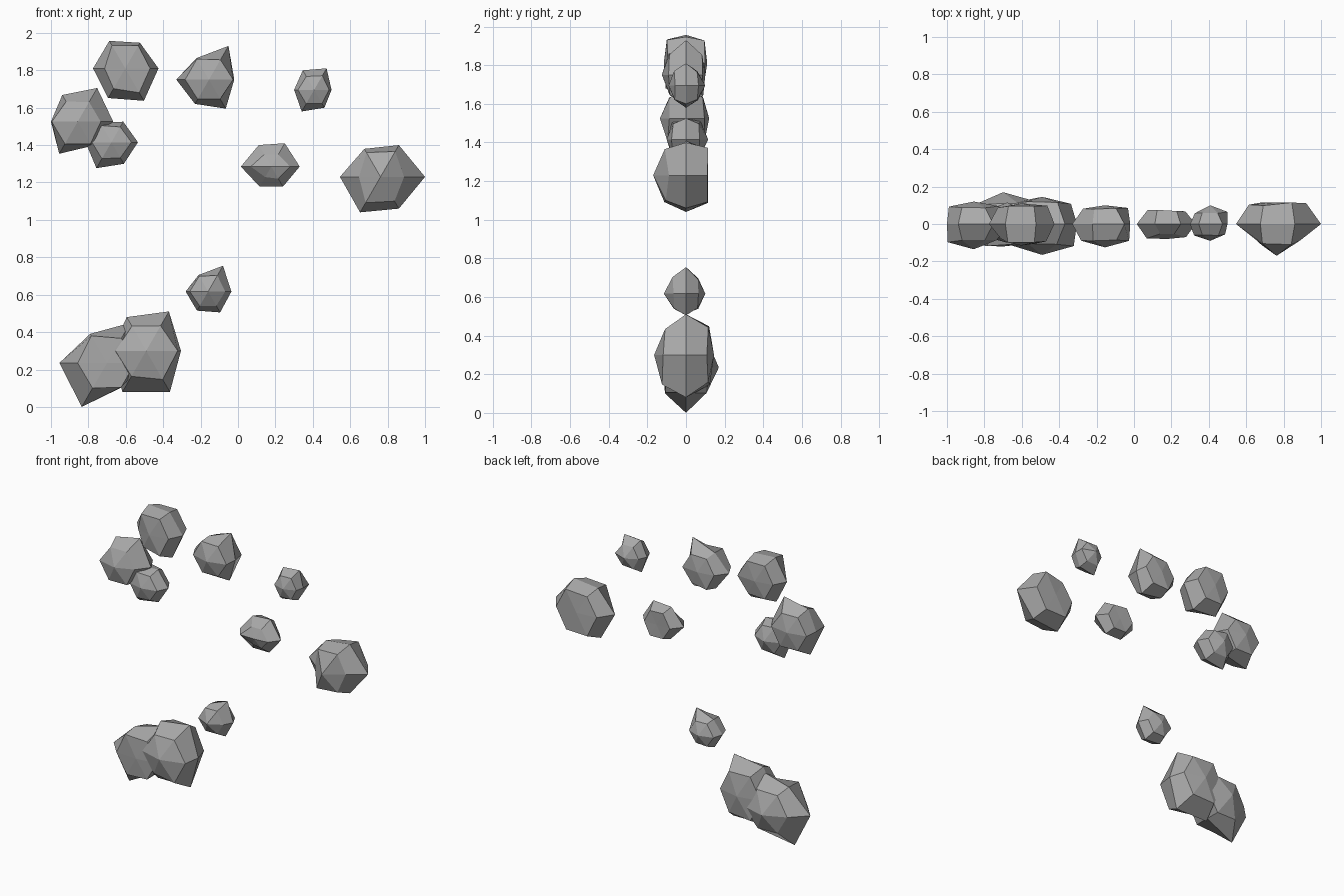
import bpy, bmesh, math, random

if "Cube" in bpy.data.objects:
    bpy.data.objects.remove(bpy.data.objects["Cube"])

random.seed(4)
grey = bpy.data.materials.new("stone grey")
grey.diffuse_color = (0.40, 0.40, 0.40, 1)
grey.use_nodes = True
grey.node_tree.nodes["Principled BSDF"].inputs["Base Color"].default_value = grey.diffuse_color

SQUASH = 0.70   # rocks are flattened front to back

# name: centre x, centre z, six rim radii (every 60 degrees), front and back depth
ROCKS = {
    "rock_upper_left":     (-.603, 1.81, (.178, .158, .17, .172, .183, .20), .115, .11),
    "rock_far_left":       (-.857, 1.525, (.19, .208, .165, .143, .198, .15), .135, .12),
    "rock_left_small":     (-.677, 1.415, (.142, .127, .12, .138, .16, .133), .10, .115),
    "rock_upper_middle":   (-.155, 1.75, (.135, .208, .133, .175, .15, .179), .125, .10),
    "rock_upper_right":    (.407, 1.695, (.093, .133, .121, .107, .133, .11), .09, .10),
    "rock_middle":         (.178, 1.285, (.152, .144, .133, .163, .124, .124), .08, .07),
    "rock_right_large":    (.762, 1.23, (.238, .196, .173, .217, .219, .196), .17, .115),
    "rock_lower_small":    (-.16, .617, (.125, .159, .102, .12, .118, .129), .115, .10),
    "rock_bottom_left":    (-.70, .235, (.20, .247, .18, .255, .271, .15), .12, .17),
    "rock_bottom_right":   (-.491, .30, (.186, .243, .208, .185, .254, .254), .165, .145),
}
# front facet ring radii where they differ clearly from the average
FRONT = {
    "rock_upper_left":  (.133, .14, .142, .11, .125, .15),
    "rock_middle":      (.10, .075, .075, .11, .065, .075),
    "rock_right_large": (.126, .157, .15, .115, .16, .15),
}


def build_rock(name, cx, cz, rim, front, back):
    bm = bmesh.new()
    mean = sum(rim) / 6

    def ring(radii, side):
        return [bm.verts.new((cx + r * math.cos(k * math.pi / 3),
                              side * r * SQUASH,
                              cz + r * math.sin(k * math.pi / 3)))
                for k, r in enumerate(radii)]

    def inner():
        return [mean * .74 * random.uniform(.92, 1.08) for _ in range(6)]

    rings = [ring(FRONT.get(name, inner()), -1), ring(rim, 0), ring(inner(), 1)]
    tips = [bm.verts.new((cx, -front, cz)), bm.verts.new((cx, back, cz))]
    for k in range(6):
        n = (k + 1) % 6
        for a, b in zip(rings, rings[1:]):
            bm.faces.new((a[k], a[n], b[n], b[k]))
        bm.faces.new((tips[0], rings[0][n], rings[0][k]))
        bm.faces.new((tips[1], rings[2][k], rings[2][n]))
    bmesh.ops.recalc_face_normals(bm, faces=bm.faces[:])
    mesh = bpy.data.meshes.new(name)
    bm.to_mesh(mesh)
    bm.free()
    mesh.materials.append(grey)
    bpy.context.collection.objects.link(bpy.data.objects.new(name, mesh))


for rock_name, spec in ROCKS.items():
    build_rock(rock_name, *spec)
